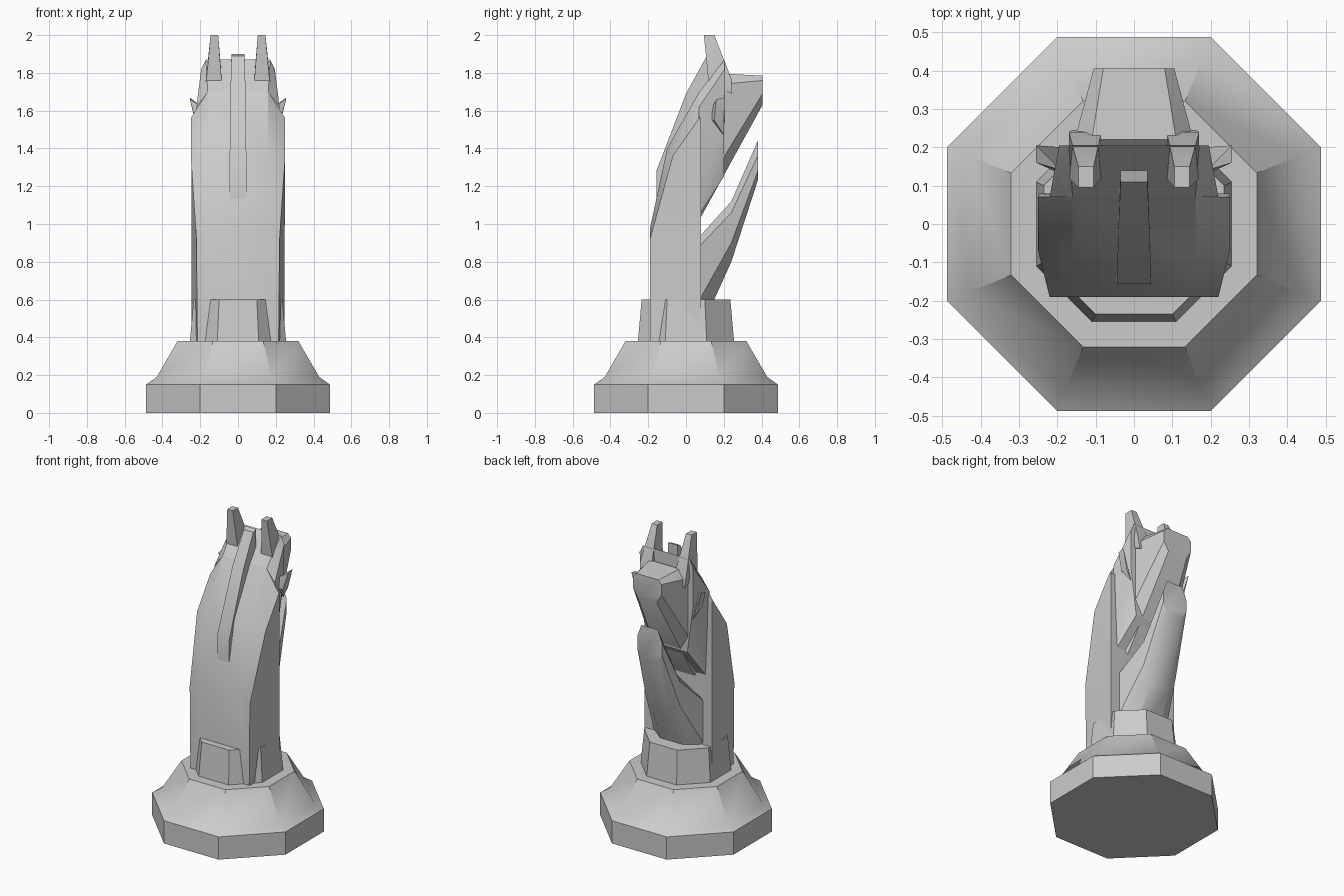
import bpy, bmesh, math
from mathutils import Vector

cube = bpy.data.objects.get("Cube")
if cube:
    bpy.data.objects.remove(cube, do_unlink=True)

grey = bpy.data.materials.new("stone_grey")
grey.use_nodes = True
COLOUR = (0.6, 0.6, 0.6, 1)
grey.diffuse_color = COLOUR
grey.node_tree.nodes["Principled BSDF"].inputs["Base Color"].default_value = COLOUR


def finish(name, bm):
    bmesh.ops.recalc_face_normals(bm, faces=bm.faces)
    mesh = bpy.data.meshes.new(name)
    bm.to_mesh(mesh)
    bm.free()
    mesh.materials.append(grey)
    ob = bpy.data.objects.new(name, mesh)
    bpy.context.collection.objects.link(ob)
    bpy.ops.object.select_all(action='DESELECT')
    ob.select_set(True)
    bpy.context.view_layer.objects.active = ob
    bpy.ops.object.shade_smooth_by_angle(angle=math.radians(30))
    return ob


def flip(points):
    return [(-x, y, z) for x, y, z in points]


def hull(name, points):
    """Convex block around the points."""
    bm = bmesh.new()
    for p in points:
        bm.verts.new(p)
    res = bmesh.ops.convex_hull(bm, input=bm.verts[:])
    loose = [v for v in bm.verts if not v.link_faces]
    bmesh.ops.delete(bm, geom=loose, context='VERTS')
    bmesh.ops.dissolve_limit(bm, angle_limit=0.02, verts=bm.verts[:], edges=bm.edges[:])
    return finish(name, bm)


def loft(name, rows):
    """Skin closed rings of equal length and cap both ends."""
    bm = bmesh.new()
    rings = [[bm.verts.new(p) for p in row] for row in rows]
    n = len(rings[0])
    for a, b in zip(rings, rings[1:]):
        for i in range(n):
            j = (i + 1) % n
            bm.faces.new((a[i], a[j], b[j], b[i]))
    bm.faces.new(rings[0])
    bm.faces.new(rings[-1])
    return finish(name, bm)


def octagon(half, corner, z):
    h, c = half, corner
    return [(x, y, z) for x, y in ((c, -h), (h, -c), (h, c), (c, h),
                                   (-c, h), (-h, c), (-h, -c), (-c, -h))]


def mirrored_ring(half_row):
    return half_row + flip(half_row)[::-1]


# Octagonal plinth and collar
loft("plinth", [octagon(0.487, 0.2, 0), octagon(0.487, 0.2, 0.15),
                octagon(0.43, 0.178, 0.19), octagon(0.32, 0.133, 0.38)])
loft("collar", [octagon(0.255, 0.11, 0.37), octagon(0.235, 0.1, 0.6)])

# Mane: corner x, corner y, corner z, middle y, middle z
mane_rows = []
for cx, cy, cz, my, mz in ((0.215, -0.19, 0.37, -0.19, 0.37),
                           (0.22, -0.19, 0.92, -0.19, 0.98),
                           (0.25, -0.07, 1.36, -0.1, 1.4),
                           (0.25, 0.07, 1.56, 0.07, 1.7)):
    mane_rows.append(mirrored_ring([(0.247, 0.08, cz), (cx, cy, cz), (0.16, my, mz)]))
loft("mane", mane_rows)

# Crest ridge along the mane
crest = [(0.045, -0.157, 1.08), (0.045, -0.157, 1.28), (0.04, 0, 1.69),
         (0.035, 0.11, 1.89), (0.035, 0.14, 1.9), (0.035, 0.14, 1.75), (0.045, -0.05, 1.1)]
hull("crest", crest + flip(crest))

# Forehead and cheeks
brow = [(0.16, 0.07, 1.7), (0.22, 0.07, 1.62), (0.17, 0.205, 1.87), (0.195, 0.205, 1.82),
        (0.215, 0.07, 1.4), (0.2, 0.07, 1.05), (0.19, 0.2, 1.55), (0.15, 0.2, 1.25)]
hull("forehead", brow + flip(brow))

# Upper muzzle
muzzle = [(0.08, 0.405, 1.785), (0.105, 0.405, 1.76), (0.105, 0.405, 1.69), (0.07, 0.405, 1.63),
          (0.11, 0.22, 1.795), (0.16, 0.2, 1.74), (0.19, 0.08, 1.65),
          (0.19, 0.07, 1.14), (0.12, 0.07, 1.02)]
hull("muzzle", muzzle + flip(muzzle))

# Lower jaw running down into the throat
loft("jaw", [mirrored_ring([(w1, y, z1), (w2, y, z2), (w2, y, z3), (w1, y, z4)])
             for y, w1, w2, z1, z2, z3, z4 in (
                 (0.05, 0.1, 0.19, 0.91, 0.86, 0.56, 0.38),
                 (0.24, 0.07, 0.125, 1.12, 1.06, 0.9, 0.8),
                 (0.38, 0.06, 0.09, 1.44, 1.36, 1.28, 1.23))])

# Paired ears and cheek tufts
ear = [(0.105, 0.095, 2), (0.145, 0.095, 2), (0.145, 0.15, 2), (0.105, 0.15, 2),
       (0.085, 0.12, 1.74), (0.17, 0.12, 1.74), (0.17, 0.24, 1.77), (0.085, 0.24, 1.77),
       (0.16, 0.245, 1.69), (0.1, 0.245, 1.69)]
tuft = [(0.19, 0.13, 1.55), (0.19, 0.2, 1.47), (0.19, 0.14, 1.62), (0.225, 0.15, 1.55),
        (0.225, 0.2, 1.54), (0.255, 0.16, 1.66), (0.255, 0.205, 1.67), (0.235, 0.155, 1.64)]
for side, place in (("left", list), ("right", flip)):
    hull(side + "_ear", place(ear))
    hull(side + "_tuft", place(tuft))
